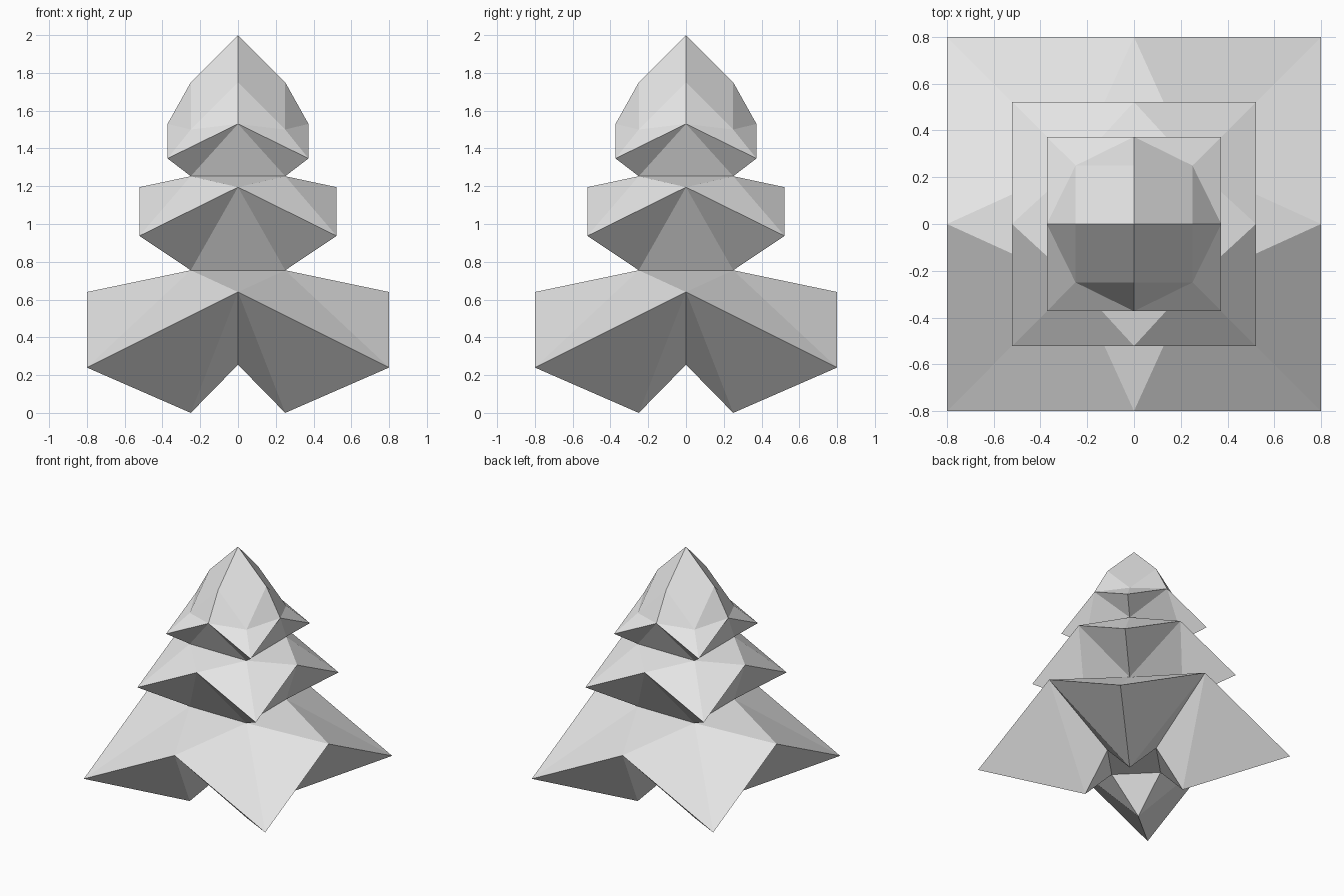
import bpy
import bmesh
from math import pi
from mathutils import Matrix, Vector

cube = bpy.data.objects.get("Cube")
if cube:
    bpy.data.objects.remove(cube, do_unlink=True)

grey = bpy.data.materials.new("light grey")
grey.use_nodes = True
grey.diffuse_color = (0.8, 0.8, 0.8, 1)
grey.node_tree.nodes["Principled BSDF"].inputs["Base Color"].default_value = (0.8, 0.8, 0.8, 1)

NECK = 0.25  # half width of the square trunk between the tiers


def mid(r, z):
    """Middle of the front side of a square ring."""
    return Vector((0, -r, z))


def corner(r, z):
    """Front left corner of a square ring."""
    return Vector((r, -r, z))


def mirrored(faces):
    """Add the copy of each face on the other side of x = 0."""
    return faces + [[Vector((-p.x, p.y, p.z)) for p in reversed(f)] for f in faces]


def build(name, side_faces):
    """Repeat the faces of one side around the four sides and weld them."""
    bm = bmesh.new()
    for i in range(4):
        turn = Matrix.Rotation(i * pi / 2, 3, "Z")
        for face in side_faces:
            bm.faces.new([bm.verts.new(turn @ p) for p in face])
    bmesh.ops.remove_doubles(bm, verts=bm.verts, dist=0.0005)
    bmesh.ops.recalc_face_normals(bm, faces=bm.faces)
    mesh = bpy.data.meshes.new(name)
    bm.to_mesh(mesh)
    bm.free()
    mesh.materials.append(grey)
    obj = bpy.data.objects.new(name, mesh)
    bpy.context.collection.objects.link(obj)


def skirt_top(top, m, c):
    """Sloping top of a skirt with drooping corners, from the neck above."""
    return [[m, c, top], [m, top, Vector((0, top.y, top.z))]]


def skirt_under(m, c, low):
    """Underside of a skirt, drawn in to the neck below."""
    return [[m, low, c], [m, Vector((0, low.y, low.z)), low]]


# Crown: pointed cap over a small skirt
cap_mid, cap_corner = mid(NECK, 1.75), corner(NECK, 1.5)
m, c = mid(0.373, 1.53), corner(0.373, 1.347)
cap = [[Vector((0, 0, 2)), cap_mid, cap_corner, Vector((NECK, 0, 1.75))]]
crown = [[cap_mid, m, cap_corner], [m, c, cap_corner]]
crown += skirt_under(m, c, corner(NECK, 1.253))
build("crown", cap + mirrored(crown))

# Middle tier
m, c = mid(0.522, 1.195), corner(0.522, 0.937)
build("middle_tier", mirrored(skirt_top(corner(NECK, 1.253), m, c)
                              + skirt_under(m, c, corner(NECK, 0.755))))

# Lower tier: wide skirt, four pointed feet and a recessed flat base
m, c = mid(0.8, 0.64), corner(0.8, 0.24)
foot, notch = corner(NECK, 0), mid(NECK, 0.255)
next_notch = Vector((NECK, 0, 0.255))
lower = skirt_top(corner(NECK, 0.755), m, c)
lower += [[m, foot, c], [m, notch, foot]]
base = [[foot, notch, next_notch], [notch, Vector((0, 0, 0.255)), next_notch]]
build("lower_tier", mirrored(lower) + base)
